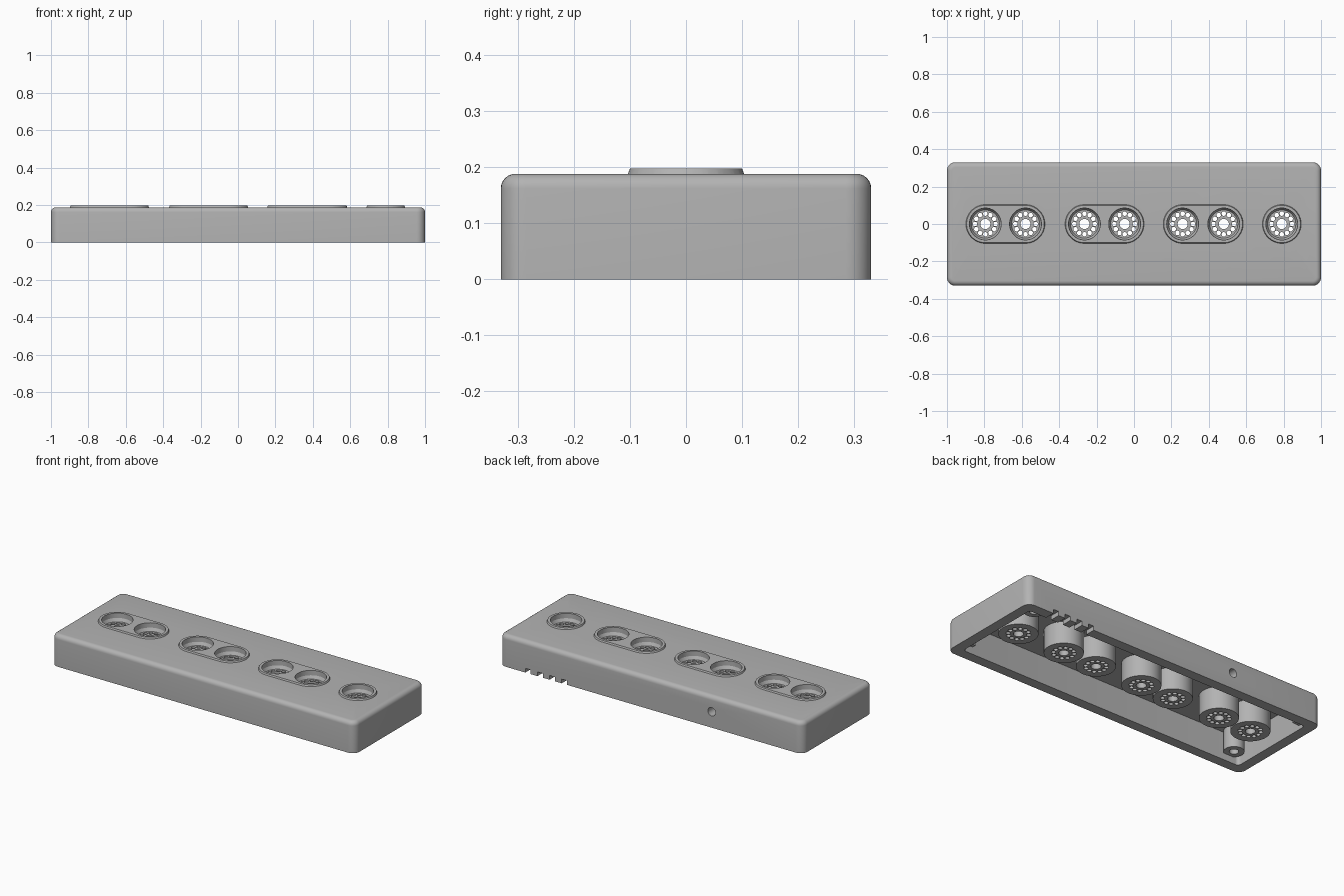
import bpy, bmesh, math
from mathutils import Matrix, Vector

if "Cube" in bpy.data.objects:
    bpy.data.objects.remove(bpy.data.objects["Cube"])

grey = bpy.data.materials.new("plain grey")
grey.use_nodes = True
COLOUR = (0.45, 0.45, 0.45, 1)
grey.diffuse_color = COLOUR
grey.node_tree.nodes["Principled BSDF"].inputs["Base Color"].default_value = COLOUR

SINGLE = 0.79
PAIRS = [(-0.795, -0.58), (-0.265, -0.05), (0.26, 0.48)]
SOCKETS = [x for pair in PAIRS for x in pair] + [SINGLE]


def add_box(bm, centre, size):
    m = Matrix.Translation(centre) @ Matrix.Diagonal((*size, 1))
    return bmesh.ops.create_cube(bm, size=1, matrix=m)["verts"]


def add_cyl(bm, x, y, z0, z1, r, sides=48):
    bmesh.ops.create_cone(bm, cap_ends=True, segments=sides, radius1=r, radius2=r,
                          depth=z1 - z0, matrix=Matrix.Translation((x, y, (z0 + z1) / 2)))


def rounded_box(bm, half_x, half_y, z0, z1, corner, top):
    verts = add_box(bm, (0, 0, (z0 + z1) / 2), (2 * half_x, 2 * half_y, z1 - z0))
    upright = [e for e in bm.edges if abs(e.verts[0].co.z - e.verts[1].co.z) > 0.01]
    bmesh.ops.bevel(bm, geom=upright, offset=corner, segments=8, profile=0.5, affect='EDGES')
    if top:
        rim = [e for e in bm.edges if all(v.co.z > z1 - 1e-4 for v in e.verts)]
        bmesh.ops.bevel(bm, geom=rim, offset=top, segments=6, profile=0.5, affect='EDGES')


def add_pad(bm, x0, x1):
    # Slightly tapered stadium made as the hull of its end rings
    points = []
    for r, z in ((0.104, 0.18), (0.104, 0.187), (0.1, 0.192), (0.1, 0.197)):
        for x in {x0, x1}:
            for i in range(64):
                a = math.tau * i / 64
                points.append(bm.verts.new((x + r * math.cos(a), r * math.sin(a), z)))
    hull = bmesh.ops.convex_hull(bm, input=points)
    spare = {g for g in hull["geom_interior"] + hull["geom_unused"]
             if isinstance(g, bmesh.types.BMVert)}
    bmesh.ops.delete(bm, geom=list(spare), context='VERTS')


def to_object(bm, name):
    bmesh.ops.recalc_face_normals(bm, faces=bm.faces[:])
    mesh = bpy.data.meshes.new(name)
    bm.to_mesh(mesh)
    bm.free()
    mesh.materials.append(grey)
    ob = bpy.data.objects.new(name, mesh)
    bpy.context.collection.objects.link(ob)
    return ob


def combine(ob, tool_bm, operation):
    tool = to_object(tool_bm, "helper")
    tool.hide_render = True
    mod = ob.modifiers.new("cut", 'BOOLEAN')
    mod.operation, mod.object, mod.solver = operation, tool, 'EXACT'
    bpy.context.view_layer.update()
    done = ob.evaluated_get(bpy.context.evaluated_depsgraph_get())
    mesh = bpy.data.meshes.new_from_object(done)
    ob.modifiers.clear()
    ob.data = mesh
    bpy.data.objects.remove(tool)


def smooth(ob):
    bpy.ops.object.select_all(action='DESELECT')
    ob.select_set(True)
    bpy.context.view_layer.objects.active = ob
    bpy.ops.object.shade_smooth_by_angle(angle=math.radians(30))


# Hollow enclosure, open underneath
bm = bmesh.new()
rounded_box(bm, 1, 0.33, 0, 0.188, 0.045, 0.026)
enclosure = to_object(bm, "enclosure")

bm = bmesh.new()
rounded_box(bm, 0.94, 0.27, -0.1, 0.165, 0.02, 0)
combine(enclosure, bm, 'DIFFERENCE')

# Raised pads round the sockets
for x0, x1 in PAIRS + [(SINGLE, SINGLE)]:
    bm = bmesh.new()
    add_pad(bm, x0, x1)
    combine(enclosure, bm, 'UNION')

# Socket openings, cable notches and the round hole in the back
bm = bmesh.new()
for x in SOCKETS:
    add_cyl(bm, x, 0, 0.1, 0.25, 0.085, 64)
for i in range(4):
    add_box(bm, (0.81 - 0.08 * i, 0.3, 0), (0.035, 0.15, 0.05))
bmesh.ops.create_cone(bm, cap_ends=True, segments=32, radius1=0.025, radius2=0.025, depth=0.15,
                      matrix=Matrix.Translation((-0.4, 0.3, 0.095)) @ Matrix.Rotation(math.pi / 2, 4, 'X'))
combine(enclosure, bm, 'DIFFERENCE')
smooth(enclosure)

# Socket body, turned from a profile and drilled for its pins
bm = bmesh.new()
profile = [(0, 0.035), (0.105, 0.035), (0.105, 0.168), (0.085, 0.168),
           (0.075, 0.15), (0, 0.15)]
pts = [bm.verts.new((r, 0, z)) for r, z in profile]
edges = [bm.edges.new(p) for p in zip(pts, pts[1:])]
bmesh.ops.spin(bm, geom=pts + edges, axis=(0, 0, 1), cent=(0, 0, 0),
               angle=math.tau, steps=64, use_merge=True)
bmesh.ops.remove_doubles(bm, verts=bm.verts[:], dist=1e-5)
socket = to_object(bm, "socket_1")

bm = bmesh.new()
add_cyl(bm, 0, 0, 0, 0.2, 0.027, 32)
for i in range(12):
    a = math.tau * i / 12
    add_cyl(bm, 0.055 * math.cos(a), 0.055 * math.sin(a), 0, 0.2, 0.012, 20)
combine(socket, bm, 'DIFFERENCE')
smooth(socket)
socket.location.x = SOCKETS[0]
for i, x in enumerate(SOCKETS[1:], 2):
    copy = bpy.data.objects.new(f"socket_{i}", socket.data)
    copy.location.x = x
    bpy.context.collection.objects.link(copy)

# Screw posts and small locating brackets in opposite corners
for side, label in ((1, "left"), (-1, "right")):
    bm = bmesh.new()
    add_cyl(bm, side * 0.872, side * 0.225, 0.04, 0.166, 0.055)
    post = to_object(bm, f"{label}_screw_post")
    bm = bmesh.new()
    add_cyl(bm, side * 0.872, side * 0.225, 0, 0.14, 0.025, 24)
    combine(post, bm, 'DIFFERENCE')
    smooth(post)
    bm = bmesh.new()
    add_box(bm, (side * 0.92, side * -0.235, 0.04), (0.05, 0.025, 0.03))
    add_box(bm, (side * 0.905, side * -0.235, 0.09), (0.02, 0.05, 0.07))
    to_object(bm, f"{label}_bracket")
